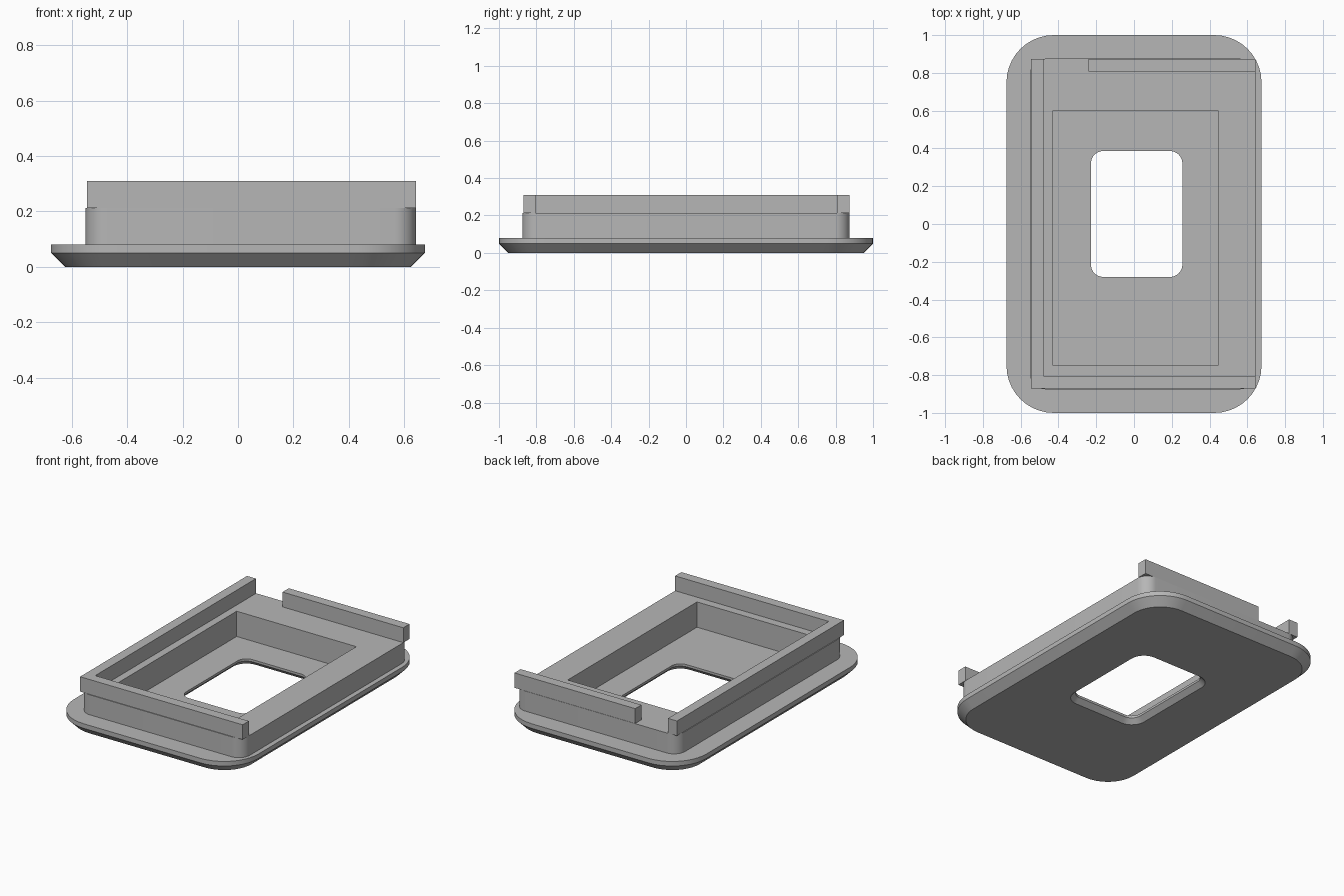
import bpy, bmesh, math

cube = bpy.data.objects.get("Cube")
if cube:
    bpy.data.objects.remove(cube, do_unlink=True)

grey = bpy.data.materials.new("plain grey")
grey.use_nodes = True
colour = (0.47, 0.47, 0.47, 1)
grey.diffuse_color = colour
grey.node_tree.nodes["Principled BSDF"].inputs["Base Color"].default_value = colour

STEPS = 10  # segments per rounded corner


def finish(name, bm):
    bmesh.ops.recalc_face_normals(bm, faces=bm.faces)
    mesh = bpy.data.meshes.new(name)
    bm.to_mesh(mesh)
    bm.free()
    mesh.materials.append(grey)
    obj = bpy.data.objects.new(name, mesh)
    bpy.context.collection.objects.link(obj)
    return obj


def rounded_loop(bm, rect, r, z):
    """Ring of vertices round a rectangle (x0, x1, y0, y1) with corner radius r."""
    x0, x1, y0, y1 = rect
    centres = [(x1 - r, y1 - r), (x0 + r, y1 - r), (x0 + r, y0 + r), (x1 - r, y0 + r)]
    ring = []
    for k, (cx, cy) in enumerate(centres):
        for i in range(STEPS + 1):
            a = math.pi / 2 * (k + i / STEPS)
            ring.append(bm.verts.new((cx + r * math.cos(a), cy + r * math.sin(a), z)))
    return ring


def grow(rect, d):
    return (rect[0] - d, rect[1] + d, rect[2] - d, rect[3] + d)


def prism(name, outline, z0, z1):
    bm = bmesh.new()
    face = bm.faces.new([bm.verts.new((x, y, z0)) for x, y in outline])
    up = bmesh.ops.extrude_face_region(bm, geom=[face], use_keep_orig=True)["geom"]
    bmesh.ops.translate(bm, vec=(0, 0, z1 - z0),
                        verts=[v for v in up if isinstance(v, bmesh.types.BMVert)])
    return finish(name, bm)


# Body: flange, raised block, pocket and chamfered window as one closed skin
flange = (-0.675, 0.675, -1, 1)
block = (-0.55, 0.643, -0.875, 0.875)
pocket = (-0.43, 0.445, -0.75, 0.6)
window = (-0.228, 0.256, -0.28, 0.386)
top, floor = 0.212, 0.045
sections = [
    (grow(flange, -0.05), 0.2, 0),
    (flange, 0.25, 0.05),
    (flange, 0.25, 0.08),
    (block, 0.08, 0.08),
    (block, 0.08, top),
    (pocket, 0, top),
    (pocket, 0, floor),
    (window, 0.065, floor),
    (window, 0.065, 0.03),
    (grow(window, 0.03), 0.095, 0),
]
bm = bmesh.new()
rings = [rounded_loop(bm, *s) for s in sections]
for a, b in zip(rings, rings[1:] + rings[:1]):
    for i in range(len(a)):
        j = (i + 1) % len(a)
        bm.faces.new((a[i], a[j], b[j], b[i]))
bmesh.ops.remove_doubles(bm, verts=bm.verts, dist=0.0001)
body = finish("body", bm)
bpy.ops.object.select_all(action='DESELECT')
body.select_set(True)
bpy.context.view_layer.objects.active = body
bpy.ops.object.shade_smooth_by_angle(angle=math.radians(25))

# Rails standing on the block: an L along the right and front, a bar at the back
x0, x1, y0, y1, w = -0.545, 0.643, -0.87, 0.873, 0.065
prism("side_and_front_rail",
      [(x0, y0), (x1, y0), (x1, y0 + w), (x0 + w, y0 + w), (x0 + w, y1), (x0, y1)],
      top, 0.31)
prism("back_rail", [(-0.24, y1 - w), (x1, y1 - w), (x1, y1), (-0.24, y1)], top, 0.31)
